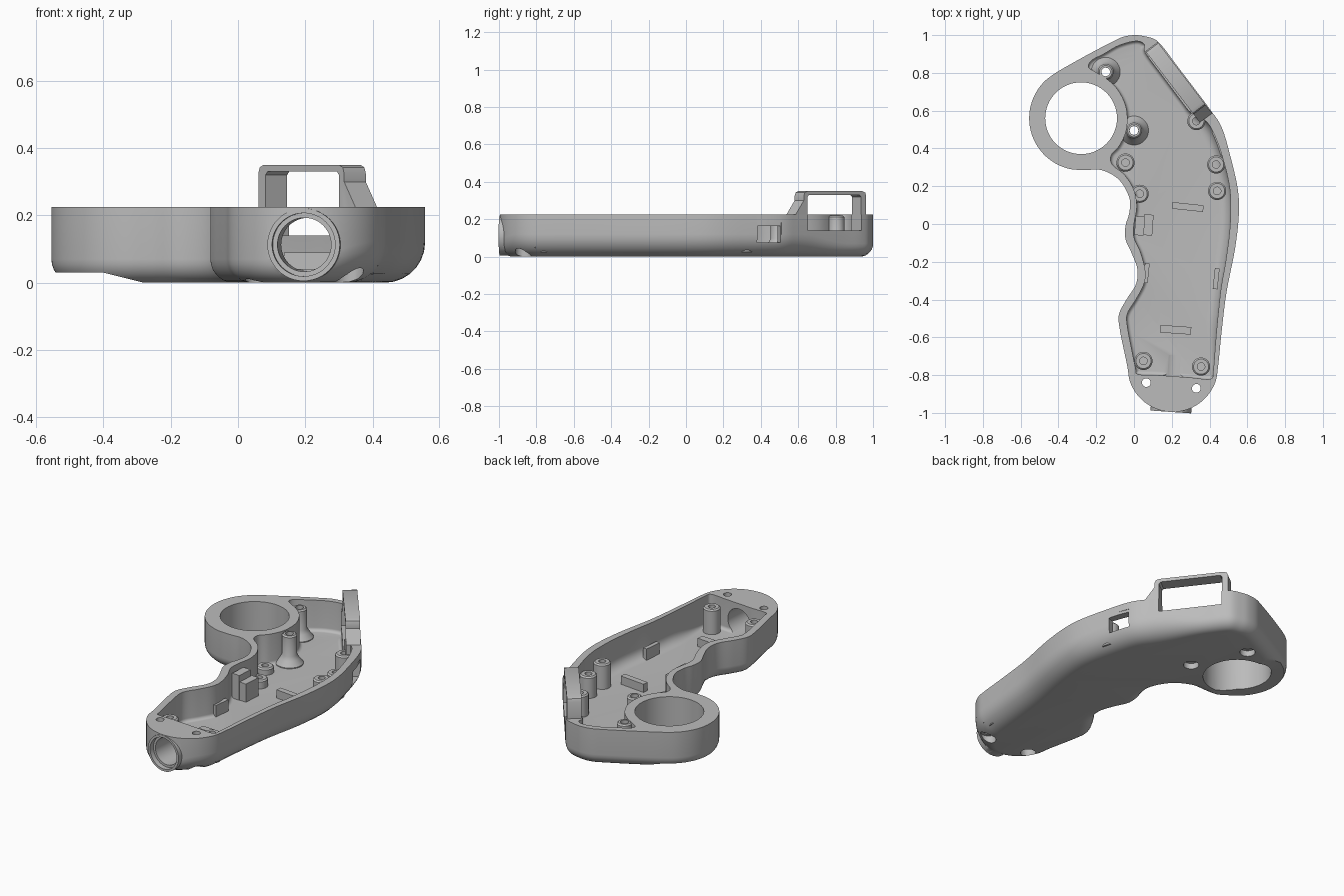
import bpy, bmesh
from math import sin, cos, pi, radians, atan2
from mathutils import Vector, Matrix

if "Cube" in bpy.data.objects:
    bpy.data.objects.remove(bpy.data.objects["Cube"])

grey = bpy.data.materials.new("plain grey")
grey.use_nodes = True
grey.diffuse_color = (0.5, 0.5, 0.5, 1)
grey.node_tree.nodes["Principled BSDF"].inputs["Base Color"].default_value = (0.5, 0.5, 0.5, 1)


def make(name, bm, matrix=Matrix()):
    bmesh.ops.recalc_face_normals(bm, faces=bm.faces)
    mesh = bpy.data.meshes.new(name)
    bm.to_mesh(mesh)
    bm.free()
    mesh.transform(matrix)
    mesh.materials.append(grey)
    ob = bpy.data.objects.new(name, mesh)
    bpy.context.collection.objects.link(ob)
    return ob


def arc(cx, cy, r, a0, a1, n):
    angles = [radians(a0 + (a1 - a0) * i / n) for i in range(n + 1)]
    return [(cx + r * cos(a), cy + r * sin(a)) for a in angles]


def spline(points, n=5):
    # closed smooth curve through the points
    p = [Vector(q) for q in points]
    out = []
    for i in range(len(p)):
        a, b, c, d = (p[(i + k) % len(p)] for k in (-1, 0, 1, 2))
        for j in range(n):
            t = j / n
            out.append(0.5 * (2 * b + (c - a) * t + (2 * a - 5 * b + 4 * c - d) * t ** 2
                              + (3 * b - a - 3 * c + d) * t ** 3))
    return out


def loft(name, pts, z0, z1, radius=None, matrix=Matrix(), steps=7):
    # upright prism, with a rounded lower edge when a radius rule is given
    n = len(pts)
    pts = [Vector(p) for p in pts]
    layers = [[(p.x, p.y, z) for p in pts] for z in (z0, z1)]
    if radius:
        norm = []
        for i in range(n):
            t = pts[(i + 1) % n] - pts[i - 1]
            norm.append(Vector((-t.y, t.x)).normalized())
        for _ in range(6):
            norm = [(norm[i - 1] + norm[i] * 2 + norm[(i + 1) % n]).normalized() for i in range(n)]
        layers.pop(0)
        for k in range(steps, -1, -1):
            a = pi / 2 * k / steps
            ring = []
            for p, m in zip(pts, norm):
                r = radius(p)
                q = p + m * r * (1 - sin(a))
                ring.append((q.x, q.y, z0 + r * (1 - cos(a))))
            layers.insert(0, ring)
    bm = bmesh.new()
    rows = [[bm.verts.new(v) for v in ring] for ring in layers]
    for lo, hi in zip(rows, rows[1:]):
        for i in range(n):
            bm.faces.new((lo[i - 1], lo[i], hi[i], hi[i - 1]))
    bm.faces.new(rows[0])
    bm.faces.new(rows[-1])
    return make(name, bm, matrix)


def cylinder(name, x, y, r, z0, z1, sides=32):
    return loft(name, arc(x, y, r, 0, 360 - 360 / sides, sides - 1), z0, z1)


def box(name, x, y, sx, sy, z0, z1, turn=0):
    m = Matrix.Translation((x, y, 0)) @ Matrix.Rotation(radians(turn), 4, "Z")
    h, k = sx / 2, sy / 2
    return loft(name, [(-h, -k), (h, -k), (h, k), (-h, k)], z0, z1, matrix=m)


def combine(target, other, operation):
    mod = target.modifiers.new("combine", "BOOLEAN")
    mod.operation, mod.object, mod.solver = operation, other, "EXACT"
    bpy.context.view_layer.objects.active = target
    bpy.ops.object.modifier_apply(modifier=mod.name)
    bpy.data.objects.remove(other)


def ease(v):
    v = min(max(v, 0), 1)
    return v * v * (3 - 2 * v)


def outer_radius(p):
    return 0.07 + 0.05 * ease((p.x - 0.2) / 0.2)


def inner_radius(p):
    return 0.02 + 0.04 * ease((p.x - 0.25) / 0.15) * ease((p.y + 0.78) / 0.3)


# body outline: rounded tail, curved back, nose, ring, finger grips
RING = (-0.28, 0.56)
outline = arc(0.205, -0.755, 0.24, 180, 360, 9)
outline += [(.465, -.56), (.49, -.36), (.535, -.13), (.555, .05), (.55, .18), (.515, .34),
            (.465, .51), (.40, .61), (.31, .73), (.22, .848), (.155, .935), (.11, .978),
            (.05, .995), (0, 1.0), (-.06, .99), (-.12, .962), (-.22, .91), (-.32, .855)]
outline += arc(*RING, 0.275, 120, 275, 9)
outline += [(-.17, .285), (-.08, .235), (-.025, .14), (-.025, .06), (-.045, -.01), (-.045, -.08),
            (-.01, -.16), (.018, -.24), (.01, -.32), (-.04, -.4), (-.08, -.48), (-.075, -.56),
            (-.055, -.66)]
body = loft("shell_body", spline(outline), 0, 0.225, outer_radius)

# cable collar on the tail
tail_axis = Matrix.Translation((0.195, -0.995, 0.113)) @ Matrix.Rotation(radians(-4), 4, "Z") \
    @ Matrix.Rotation(radians(-90), 4, "X")


def tail_cylinder(name, r, start, end):
    return loft(name, arc(0, 0, r, 0, 352.5, 47), start, end, matrix=tail_axis)


combine(body, tail_cylinder("cable_collar", 0.108, 0, 0.18), "UNION")

# hollow interior
cavity = [(.02, -.795), (.12, -.80), (.3, -.813), (.405, -.82), (.42, -.77), (.432, -.62), (.445, -.48),
          (.462, -.33), (.485, -.2), (.505, -.05), (.512, .08), (.505, .2), (.475, .33),
          (.435, .45), (.385, .54), (.30, .59), (.25, .65), (.16, .77), (.06, .905),
          (.055, .95), (.01, .968), (-.08, .945), (-.16, .9), (-.225, .865), (-.24, .83),
          (-.205, .805), (-.14, .765), (-.085, .71), (-.045, .63), (-.035, .55),
          (-.045, .48), (-.08, .41), (-.12, .365), (-.115, .315), (-.05, .26), (.0, .18),
          (.015, .09), (.0, 0), (0, -.07), (.035, -.15), (.06, -.25), (.052, -.32),
          (.01, -.4), (-.035, -.475), (-.035, -.54), (-.015, -.65), (.008, -.76)]
combine(body, loft("cavity_cutter", spline(cavity), 0.04, 0.3, inner_radius), "DIFFERENCE")

# raised window frame along the slanted nose edge
along = Vector((0.275, -0.36, 0)).normalized()
inward = Vector((along.y, -along.x, 0))
frame_axis = Matrix((along, (0, 0, 1), inward)).transposed().to_4x4()
frame_axis.translation = (0.125, 0.97, 0)
profile = [(0.005, .14), (0.005, .325), (.012, .343), (.03, .35), (.40, .35), (.418, .343),
           (.425, .325), (.425, .3), (.48, .225), (.48, .14)]
combine(body, loft("window_frame", profile, 0.004, 0.085, matrix=frame_axis), "UNION")
opening = [(.04, .14), (.04, .32), (.05, .33), (.39, .33), (.4, .32), (.4, .14)]

# through cuts: window, side slot, ring, cable bore, screws
cuts = [
    loft("window_cutter", opening, -0.1, 0.14, matrix=frame_axis),
    cylinder("ring_cutter", *RING, 0.19, -0.1, 0.4, 64),
    box("slot_cutter", .485, .445, .16, .13, .075, .165, 21),
    box("slot_recess", .535, .445, .09, .17, .058, .182, 21),
    tail_cylinder("bore_cutter", 0.08, -0.1, 0.3),
    tail_cylinder("collar_recess", 0.094, -0.1, 0.03),
]
for x, y, depth in [(.065, -.84, .05), (.33, -.87, .05), (-.15, .805, .035), (0, .495, .035)]:
    cuts.append(cylinder("screw_cutter", x, y, 0.023, -0.1, 0.4, 20))
    cuts.append(cylinder("screw_head_cutter", x, y, 0.043, -0.1, depth, 24))
# the underside of the ring is stepped up and ramps down to the floor
step = [(-.8, -.1), (-.24, -.1), (-.28, 0), (-.4, .03), (-.8, .03)]
upright = Matrix.Translation((0, 1.2, 0)) @ Matrix.Rotation(radians(90), 4, "X")
cuts.append(loft("ring_step_cutter", step, 0, 1.2, matrix=upright))
for cutter in cuts:
    combine(body, cutter, "DIFFERENCE")


def post(name, x, y, top, r, hole, base=0.0, z0=0.025):
    # hollow screw post with a chamfered top and optional flared foot
    prof = [(hole, z0), (r + base, z0), (r + base, .045), (r + base * .35, .075), (r, .045 + base * 1.5),
            (r, top - .008), (r - .008, top), (hole, top)]
    if not base:
        del prof[2:5]
    n, bm = 28, bmesh.new()
    cols = [[bm.verts.new((x + q * cos(2 * pi * i / n), y + q * sin(2 * pi * i / n), z))
             for q, z in prof] for i in range(n)]
    for i in range(n):
        for j in range(len(prof)):
            bm.faces.new((cols[i - 1][j - 1], cols[i][j - 1], cols[i][j], cols[i - 1][j]))
    return make(name, bm)


for x, y in [(-.15, .805), (0, .495)]:
    post("through_post", x, y, 0.22, 0.042, 0.023, 0.035, 0.035)
for x, y, top in [(.33, .545, .17), (.435, .315, .17), (.44, .175, .19), (-.045, .325, .08),
                  (.03, .16, .09), (.05, -.725, .19), (.355, -.755, .19)]:
    post("screw_post", x, y, top, 0.048, 0.02)

# ribs, and the block beside the finger grip
box("upper_rib", .285, .09, .165, .035, .03, .09, -6)
box("lower_rib", .22, -.56, .165, .04, .03, .09, -4)
box("left_rib", .065, -.26, .025, .105, .03, .11, -6)
box("right_rib", .435, -.29, .025, .11, .03, .11, -6)
box("grip_block", .03, -.01, .05, .1, .03, .19, -4)
box("grip_block_step", .075, -.005, .05, .11, .03, .15, -4)

# soft shading with crisp edges
bpy.ops.object.select_all(action="DESELECT")
for ob in bpy.context.collection.objects:
    if ob.type == "MESH" and ob.data.materials and ob.data.materials[0] == grey:
        ob.select_set(True)
bpy.context.view_layer.objects.active = body
bpy.ops.object.shade_smooth_by_angle(angle=radians(30))
